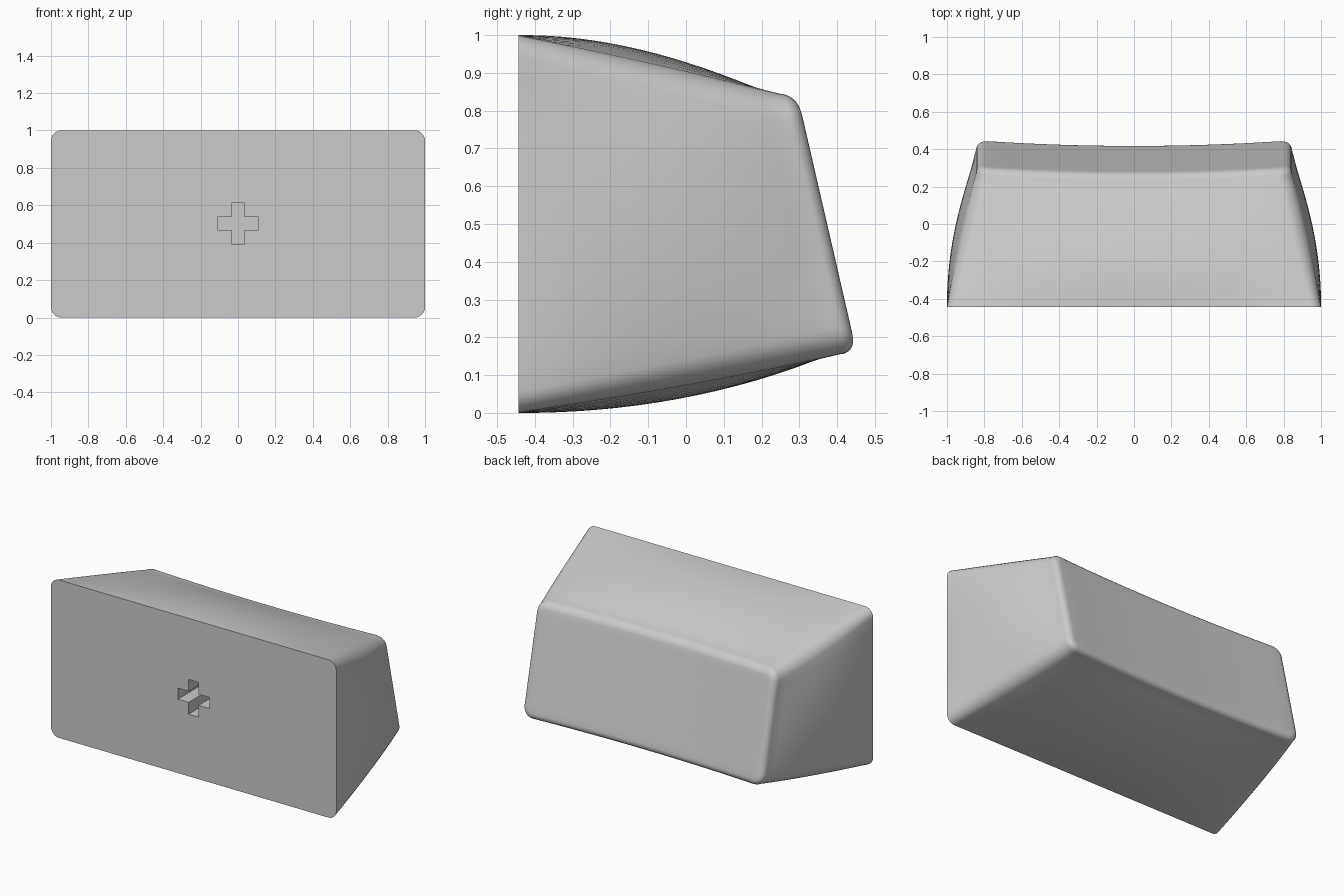
import bpy, bmesh
from math import sin, cos, pi

if "Cube" in bpy.data.objects:
    bpy.data.objects.remove(bpy.data.objects["Cube"])

FRONT = -0.444      # y of the flat open side
MID = 0.5           # height of the centre line
TAPER = 0.155       # how far every side closes in towards the back
BULGE = 0.04        # crown of the four sides half way along
FILLET = 0.045      # rounding of the back rim
SIDE_STEPS, CORNER_STEPS, LAYERS = 14, 6, 16


def outline(t, inset=0.0):
    """Rounded rectangle with crowned sides at fraction t of the depth."""
    w = 1 - TAPER * t - inset
    h = 0.5 - TAPER * t - inset
    r = 0.055 + 0.015 * t - inset
    pts = []
    corners = [(1, 1, 0), (-1, 1, 1), (-1, -1, 2), (1, -1, 3)]
    for sx, sz, q in corners:
        for i in range(CORNER_STEPS + 1):
            a = (q + i / CORNER_STEPS) * pi / 2
            pts.append((sx * (w - r) + r * cos(a), sz * (h - r) + r * sin(a)))
        # straight run to the start of the next corner
        x0, z0 = pts[-1]
        x1, z1 = ((-x0, z0) if q % 2 == 0 else (x0, -z0))
        for i in range(1, SIDE_STEPS):
            f = i / SIDE_STEPS
            pts.append((x0 + (x1 - x0) * f, z0 + (z1 - z0) * f))
    crown = 4 * BULGE * t * (1 - t)
    return [(x + crown * x / w * (1 - (z / h) ** 2),
             z + crown * z / h * (1 - (x / w) ** 2)) for x, z in pts]


def back_y(x, z):
    """Tilted back surface with a shallow cylindrical dish."""
    return 0.375 - 0.23 * z - 0.028 * (1 - (x / 0.82) ** 2)


bm = bmesh.new()


def add_ring(points):
    return [bm.verts.new((x, y, z + MID)) for x, y, z in points]


def bridge(a, b):
    for i in range(len(a)):
        j = (i + 1) % len(a)
        bm.faces.new((a[i], a[j], b[j], b[i]))


# Crowned, tapering sides
rings = []
for k in range(LAYERS + 1):
    t = k / LAYERS
    rings.append(add_ring(
        [(x, FRONT + t * (back_y(x, z) - FILLET - FRONT), z) for x, z in outline(t)]))

# Rounded back rim
for k in range(1, 7):
    a = k / 6 * pi / 2
    rim = outline(1, FILLET * (1 - cos(a)))
    rings.append(add_ring([(x, back_y(x, z) - FILLET * (1 - sin(a)), z) for x, z in rim]))

# Dished back face as shrinking rings
for k in range(1, 10):
    s = 1 - k / 10
    rings.append(add_ring([(x * s, back_y(x * s, z * s), z * s) for x, z in rim]))
for a, b in zip(rings, rings[1:]):
    bridge(a, b)
tip = bm.verts.new((0, back_y(0, 0), MID))
last = rings[-1]
for i in range(len(last)):
    bm.faces.new((last[i], last[(i + 1) % len(last)], tip))

# Cross-shaped socket sunk into the flat front
ARM, HALF, DEPTH = 0.11, 0.035, 0.22
cross = []
for q in range(4):
    for u, v in [(ARM, -HALF), (ARM, HALF), (HALF, HALF)]:
        for _ in range(q):
            u, v = -v, u
        cross.append((u, v + 0.003))
mouth = add_ring([(x, FRONT, z) for x, z in cross])
floor = add_ring([(x, FRONT + DEPTH, z) for x, z in cross])
bridge(mouth, floor)
bm.faces.new(floor)

# Flat front between the outline and the socket
edges = []
for loop in (rings[0], mouth):
    for i in range(len(loop)):
        v, w = loop[i], loop[(i + 1) % len(loop)]
        edges.append(bm.edges.get((v, w)))
bmesh.ops.triangle_fill(bm, edges=edges, use_beauty=True, normal=(0, -1, 0))
bmesh.ops.recalc_face_normals(bm, faces=bm.faces[:])

mesh = bpy.data.meshes.new("key_cap")
bm.to_mesh(mesh)
bm.free()
cap = bpy.data.objects.new("key_cap", mesh)
bpy.context.collection.objects.link(cap)

# Plain light grey
grey = bpy.data.materials.new("light_grey")
grey.use_nodes = True
colour = (0.6, 0.6, 0.6, 1)
grey.diffuse_color = colour
grey.node_tree.nodes["Principled BSDF"].inputs["Base Color"].default_value = colour
mesh.materials.append(grey)

bpy.context.view_layer.objects.active = cap
cap.select_set(True)
bpy.ops.object.shade_smooth_by_angle(angle=0.6)
